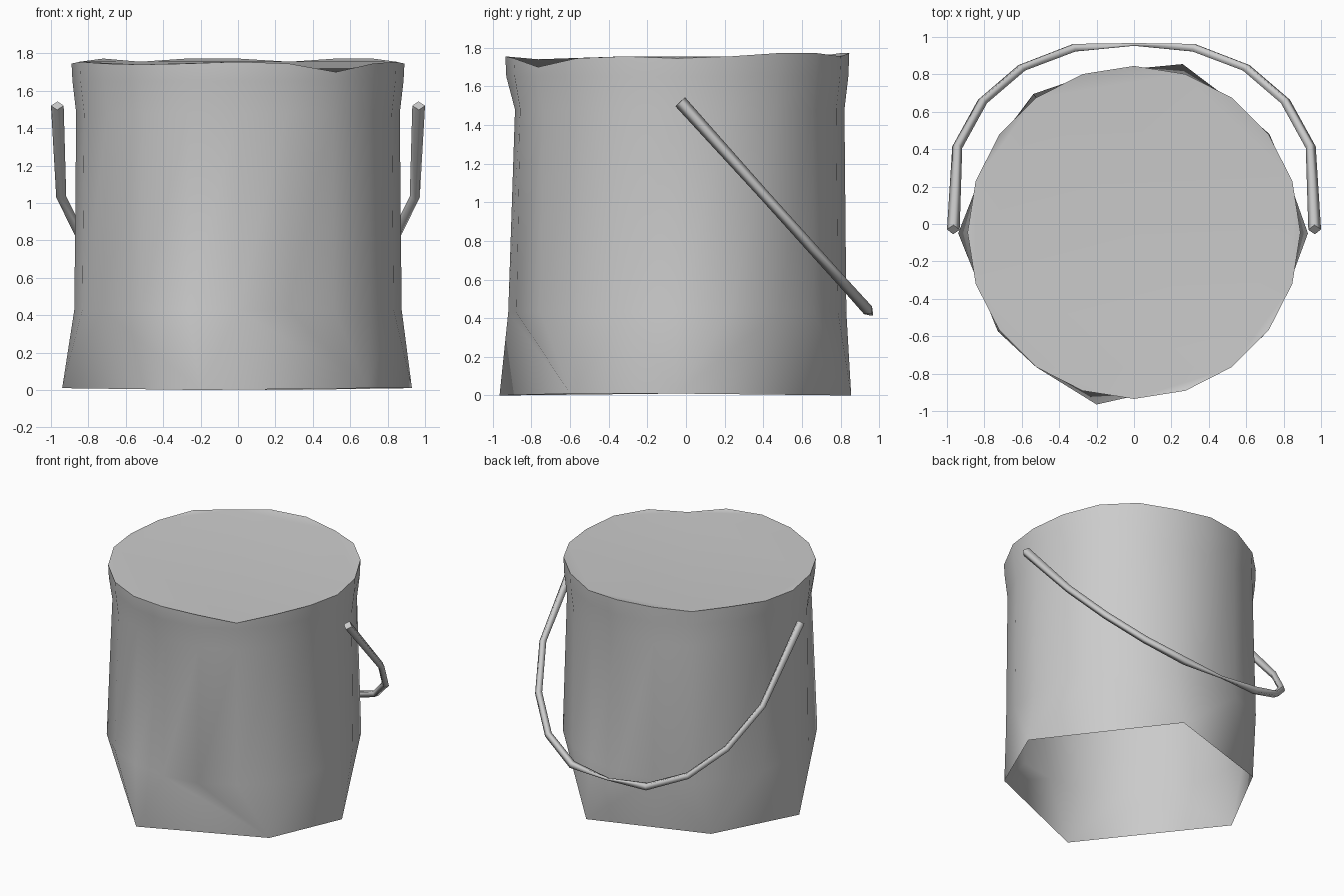
import bpy, bmesh, math

if "Cube" in bpy.data.objects:
    bpy.data.objects.remove(bpy.data.objects["Cube"])

CY = -0.045          # bucket axis in y
N = 20               # wall sides


def new_object(name, bm):
    me = bpy.data.meshes.new(name)
    bm.to_mesh(me)
    bm.free()
    ob = bpy.data.objects.new(name, me)
    bpy.context.collection.objects.link(ob)
    return ob


def smooth(ob, deg):
    bpy.ops.object.select_all(action='DESELECT')
    ob.select_set(True)
    bpy.context.view_layer.objects.active = ob
    bpy.ops.object.shade_smooth_by_angle(angle=math.radians(deg))


def ring(bm, radius, z, dents={}):
    """Ring of N points starting at the front; dents overrides single radii."""
    verts = []
    for i in range(N):
        a = math.radians(-90 + 360 / N * i)
        r = dents.get(i, radius)
        verts.append(bm.verts.new((r * math.cos(a), CY + r * math.sin(a), z)))
    return verts


def bridge(bm, a, b):
    for i in range(len(a)):
        j = (i + 1) % len(a)
        bm.faces.new((a[i], a[j], b[j], b[i]))


def angle_from_front(v):
    return (math.atan2(v.co.y - CY, v.co.x) + math.pi / 2 + 1e-4) % math.tau


def stitch(bm, low, high):
    """Join two rings with different vertex counts by triangles, sorted by angle."""
    low = sorted(low, key=angle_from_front)
    high = sorted(high, key=angle_from_front)
    la = [angle_from_front(v) for v in low] + [angle_from_front(low[0]) + math.tau]
    ha = [angle_from_front(v) for v in high] + [angle_from_front(high[0]) + math.tau]
    i = j = 0
    nl, nh = len(low), len(high)
    while i < nl or j < nh:
        step_low = j >= nh or (i < nl and la[i] + la[i + 1] < ha[j] + ha[j + 1])
        if step_low:
            bm.faces.new((low[i % nl], low[(i + 1) % nl], high[j % nh]))
            i += 1
        else:
            bm.faces.new((low[i % nl], high[(j + 1) % nh], high[j % nh]))
            j += 1


# Bucket: open six-sided foot, slightly dented round wall, flared rim
bm = bmesh.new()
foot_xy = [(0.93, -0.05), (0.26, 0.855), (-0.615, 0.57),
           (-0.94, -0.05), (-0.20, -0.965), (0.69, -0.60)]
foot = [bm.verts.new((x, y, 0.01)) for x, y in foot_xy]
foot[1].co.z = foot[4].co.z = 0.0
wall = [ring(bm, 0.875, 0.43, {7: 0.895, 12: 0.915, 17: 0.90, 18: 0.89}),
        ring(bm, 0.865, 1.48, {0: 0.84, 1: 0.855, 12: 0.89, 17: 0.86, 19: 0.855}),
        ring(bm, 0.885, 1.65)]
stitch(bm, foot, wall[0])
bridge(bm, wall[0], wall[1])
bridge(bm, wall[1], wall[2])

# Faceted flat lid with uneven flaps down to the rim
lid_ids = [0, 2, 4, 6, 9, 12, 14, 16, 18]
top = ring(bm, 0.89, 1.755)
for i, v in enumerate(top):
    if i not in lid_ids:
        v.co.z = 1.772 if 7 <= i <= 13 else 1.745
top[2].co.z = 1.70
top[18].co.z = 1.74
bridge(bm, wall[2], top)
bm.faces.new([top[i] for i in lid_ids])
for k, i in enumerate(lid_ids):
    end = lid_ids[(k + 1) % len(lid_ids)] or N
    bm.faces.new([top[m % N] for m in range(i, end + 1)])
smooth(new_object("bucket", bm), 60)

# Handle: thin wire hanging down behind the bucket, mirrored half path
half = [(0.966, -0.03, 1.0), (0.945, 0.41, 0.8), (0.81, 0.655, 0.8),
        (0.60, 0.835, 0.8), (0.32, 0.942, 0.85), (0.0, 0.96, 0.3)]
path = half + [(-x, y, s) for x, y, s in half[-2::-1]]
cu = bpy.data.curves.new("handle", 'CURVE')
cu.dimensions = '3D'
cu.bevel_depth = 0.034
cu.bevel_resolution = 0
cu.use_fill_caps = True
sp = cu.splines.new('POLY')
sp.points.add(len(path) - 1)
for p, (x, y, s) in zip(sp.points, path):
    p.co = (x, y, 1.52 - (y + 0.03) * 1.11, 1)
    p.radius = s
handle = bpy.data.objects.new("handle", cu)
bpy.context.collection.objects.link(handle)
bpy.ops.object.select_all(action='DESELECT')
handle.select_set(True)
bpy.context.view_layer.objects.active = handle
bpy.ops.object.convert(target='MESH')
smooth(bpy.context.view_layer.objects.active, 100)
